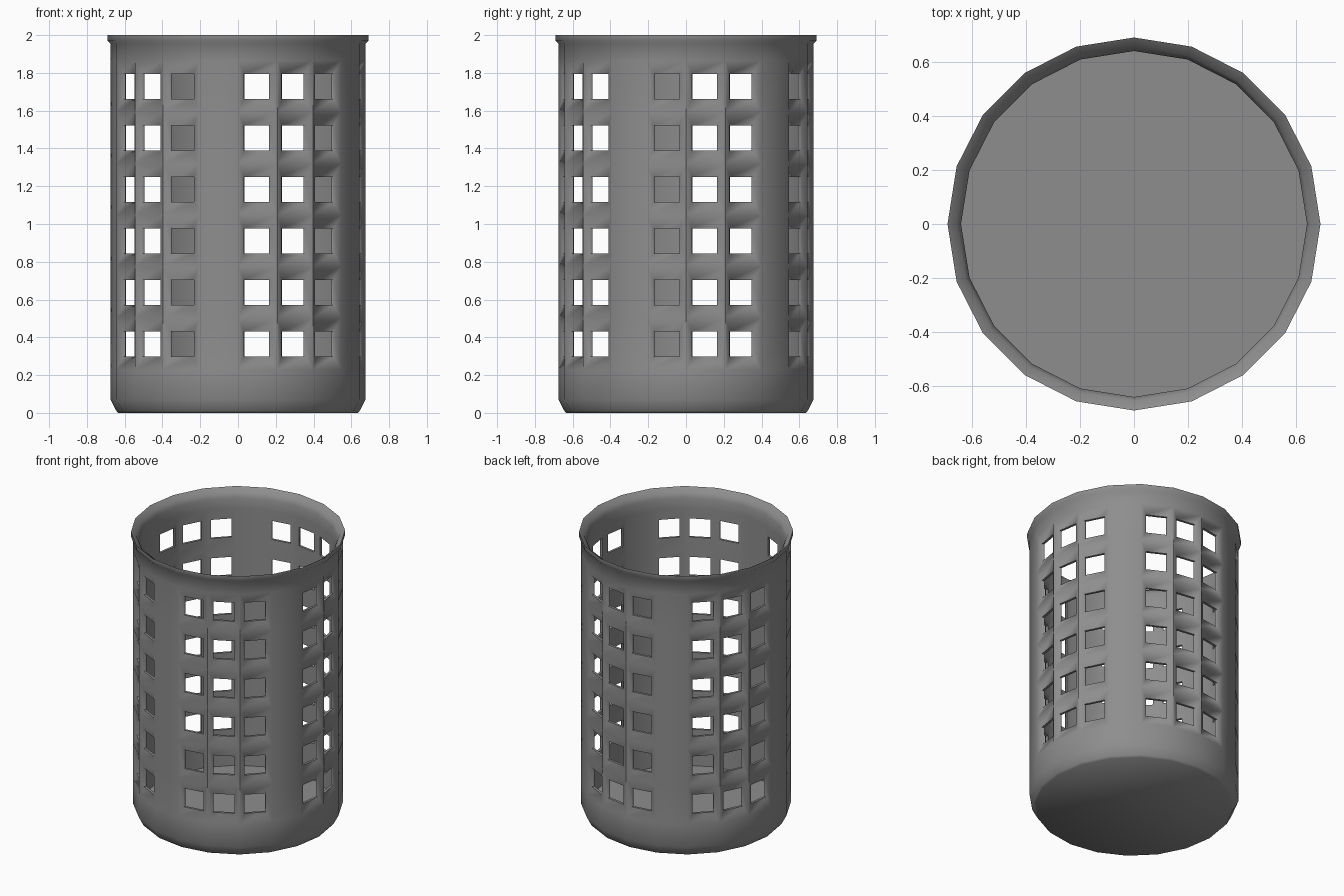
import bpy, bmesh, math

if "Cube" in bpy.data.objects:
    bpy.data.objects.remove(bpy.data.objects["Cube"])

N = 20                    # sides of the basket
R_OUT, R_IN = 0.675, 0.64
R_DENT = 0.657            # windows are pressed slightly into the outer wall
T0, T1 = 0.155, 0.83      # window extent along one side
ROWS, STEP, Z0 = 6, 0.2727, 0.229
MARGIN = 0.07             # window margin above and below

bm = bmesh.new()
cache = {}


def vert(side, t, r, z):
    """Vertex on a flat side of the polygon, at fraction t along it."""
    if t == 1:
        side, t = side + 1, 0
    side %= N
    key = (side, t, round(r, 4), round(z, 4))
    if key not in cache:
        a = -math.pi / 2 + math.tau * side / N
        b = a + math.tau / N
        cache[key] = bm.verts.new((r * (math.cos(a) * (1 - t) + math.cos(b) * t),
                                   r * (math.sin(a) * (1 - t) + math.sin(b) * t), z))
    return cache[key]


def bridge(a, b):
    """Four faces joining two rings of four vertices."""
    for i in range(4):
        j = (i + 1) % 4
        bm.faces.new((a[i], a[j], b[j], b[i]))


def ring(side, t0, t1, r, z0, z1):
    return [vert(side, t0, r, z0), vert(side, t1, r, z0),
            vert(side, t1, r, z1), vert(side, t0, r, z1)]


# section: underside, outer wall, rolled rim, inner wall, floor
levels = [Z0 + STEP * i for i in range(ROWS + 1)]
profile = [(0.635, 0.0), (0.645, 0.012), (R_OUT, 0.07)]
profile += [(R_OUT, z) for z in levels]
profile += [(R_OUT, 1.953), (0.69, 1.97), (0.69, 2.0), (0.655, 1.975), (R_IN, 1.94)]
profile += [(R_IN, z) for z in reversed(levels)]
profile += [(R_IN, 0.04)]

for side in range(N):
    # groups of three window columns separated by a plain side
    windows = side % 4 != 3
    for (ra, za), (rb, zb) in zip(profile, profile[1:]):
        in_rows = min(za, zb) > Z0 - 0.01 and max(za, zb) < levels[-1] + 0.01
        if not (windows and in_rows):
            bm.faces.new((vert(side, 0, ra, za), vert(side, 1, ra, za),
                          vert(side, 1, rb, zb), vert(side, 0, rb, zb)))
    if windows:
        for za, zb in zip(levels, levels[1:]):
            hole_out = ring(side, T0, T1, R_DENT, za + MARGIN, zb - MARGIN)
            hole_in = ring(side, T0, T1, R_IN, za + MARGIN, zb - MARGIN)
            bridge(ring(side, 0, 1, R_OUT, za, zb), hole_out)
            bridge(hole_out, hole_in)
            bridge(hole_in, ring(side, 0, 1, R_IN, za, zb))

# underside and floor discs
for r, z in (profile[0], profile[-1]):
    bm.faces.new([vert(s, 0, r, z) for s in range(N)])

bmesh.ops.recalc_face_normals(bm, faces=bm.faces)
mesh = bpy.data.meshes.new("basket")
bm.to_mesh(mesh)
bm.free()
basket = bpy.data.objects.new("basket", mesh)
bpy.context.collection.objects.link(basket)

# dark grey plastic
mat = bpy.data.materials.new("dark_grey")
mat.diffuse_color = (0.27, 0.27, 0.27, 1)
mat.use_nodes = True
mat.node_tree.nodes["Principled BSDF"].inputs["Base Color"].default_value = mat.diffuse_color
mesh.materials.append(mat)

# smooth round the body, crisp at windows, floor and lip
bpy.context.view_layer.objects.active = basket
basket.select_set(True)
bpy.ops.object.shade_smooth_by_angle(angle=math.radians(64))
